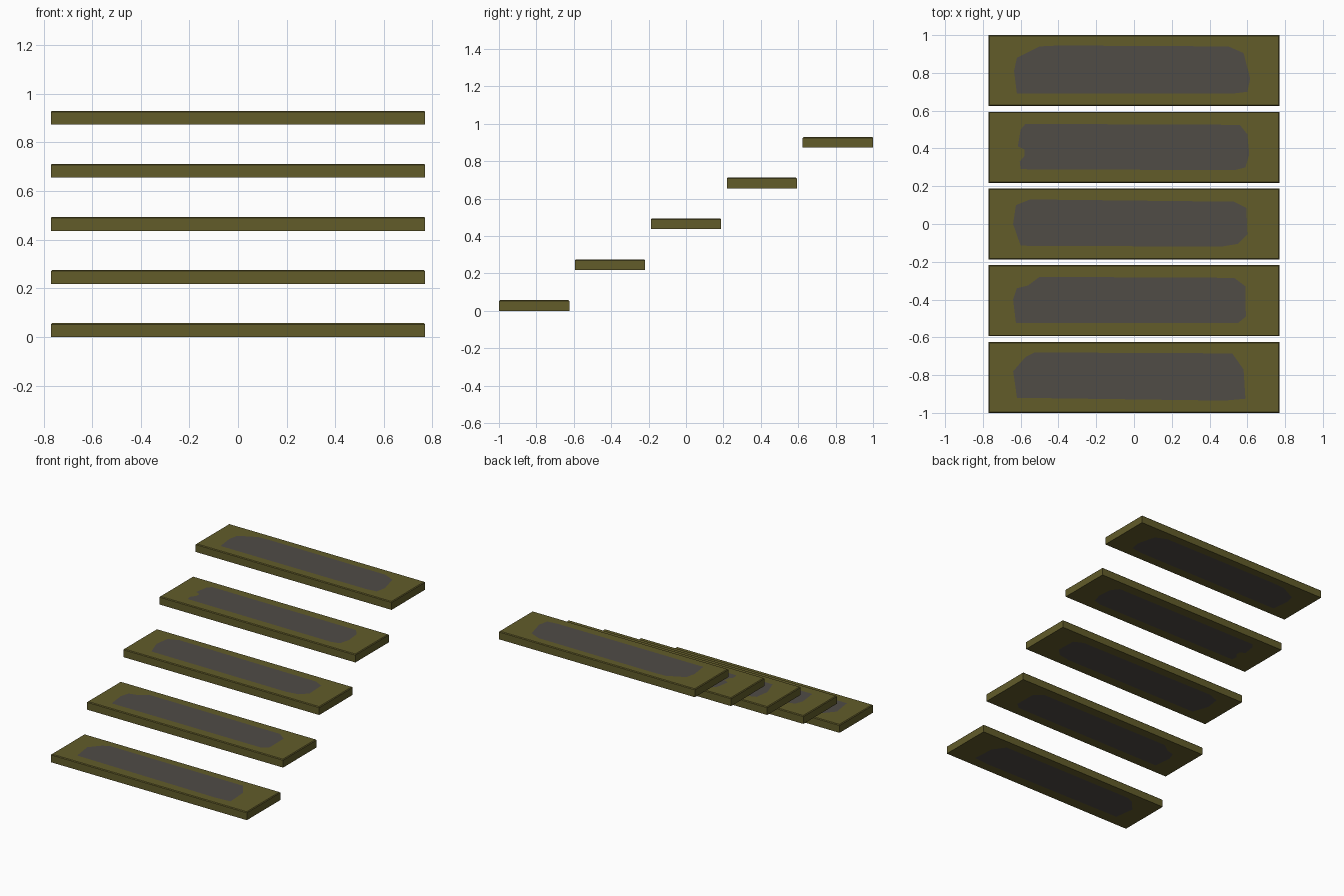
import bpy
import bmesh

if "Cube" in bpy.data.objects:
    bpy.data.objects.remove(bpy.data.objects["Cube"])

HX, HY, THICK, CHAMFER = 0.77, 0.188, 0.057, 0.005
RISE, RUN = 0.2183, 0.406


def material(name, rgb):
    m = bpy.data.materials.new(name)
    m.diffuse_color = (*rgb, 1)
    m.use_nodes = True
    m.node_tree.nodes["Principled BSDF"].inputs["Base Color"].default_value = m.diffuse_color
    return m


olive = material("olive_paint", (0.122, 0.107, 0.023))
grey = material("worn_grey", (0.080, 0.072, 0.062))

# Worn patch outlines (x, y), clockwise from the left front corner, lowest step first
PATCHES = [
    [(-.62, -.92), (-.63, -.845), (-.64, -.78), (-.575, -.705), (-.525, -.68),
     (.52, -.685), (.58, -.77), (.59, -.925), (.48, -.935)],
    [(-.625, -.525), (-.64, -.4), (-.62, -.34), (-.56, -.325), (-.5, -.28),
     (.53, -.285), (.59, -.33), (.592, -.49), (.55, -.525)],
    [(-.6, -.115), (-.64, 0), (-.625, .1), (-.55, .13), (.53, .118),
     (.595, .085), (.6, -.055), (.55, -.105), (.46, -.12)],
    [(-.6, .29), (-.605, .33), (-.58, .36), (-.58, .395), (-.615, .41), (-.6, .5),
     (-.575, .53), (.56, .525), (.6, .475), (.61, .37), (.59, .3), (.53, .285)],
    [(-.62, .69), (-.635, .81), (-.62, .88), (-.5, .94), (-.4, .945),
     (.5, .94), (.58, .905), (.615, .77), (.6, .7), (.52, .69)],
]


def rim(bm, inset, z):
    x, y = HX - inset, HY - inset
    pts = [(-x, 0), (-x, y), (x, y), (x, 0), (x, -y), (-x, -y)]
    return [bm.verts.new((px, py, z)) for px, py in pts]


def capped(bm, loop, outline, z):
    """Fill a rim with a surround of two faces and a grey patch cut into it."""
    inner = [bm.verts.new((x, y, z)) for x, y in outline]
    n = len(inner)
    left = min(range(n), key=lambda i: outline[i][0])
    right = max(range(n), key=lambda i: outline[i][0])
    back = [inner[(left + k) % n] for k in range((right - left) % n + 1)]
    front = [inner[(right + k) % n] for k in range((left - right) % n + 1)]
    faces = [bm.faces.new(loop[:4] + back[::-1]),
             bm.faces.new(loop[3:] + loop[:1] + front[::-1])]
    patch = bm.faces.new(inner)
    patch.material_index = 1
    return faces + [patch]


# Five floating treads
for i, patch in enumerate(PATCHES):
    cy = (i - 2) * RUN
    outline = [(x, y - cy) for x, y in patch]
    bm = bmesh.new()
    rims = [rim(bm, 0, 0), rim(bm, 0, THICK - CHAMFER), rim(bm, CHAMFER, THICK)]
    for a, b in zip(rims, rims[1:]):
        for k in range(6):
            j = (k + 1) % 6
            bm.faces.new((a[k], a[j], b[j], b[k]))
    capped(bm, rims[0], outline, 0)
    capped(bm, rims[2], outline, THICK)
    bmesh.ops.recalc_face_normals(bm, faces=bm.faces[:])
    mesh = bpy.data.meshes.new(f"step_{i + 1}")
    bm.to_mesh(mesh)
    bm.free()
    mesh.materials.append(olive)
    mesh.materials.append(grey)
    step = bpy.data.objects.new(f"step_{i + 1}", mesh)
    step.location = (0, cy, i * RISE)
    bpy.context.collection.objects.link(step)
